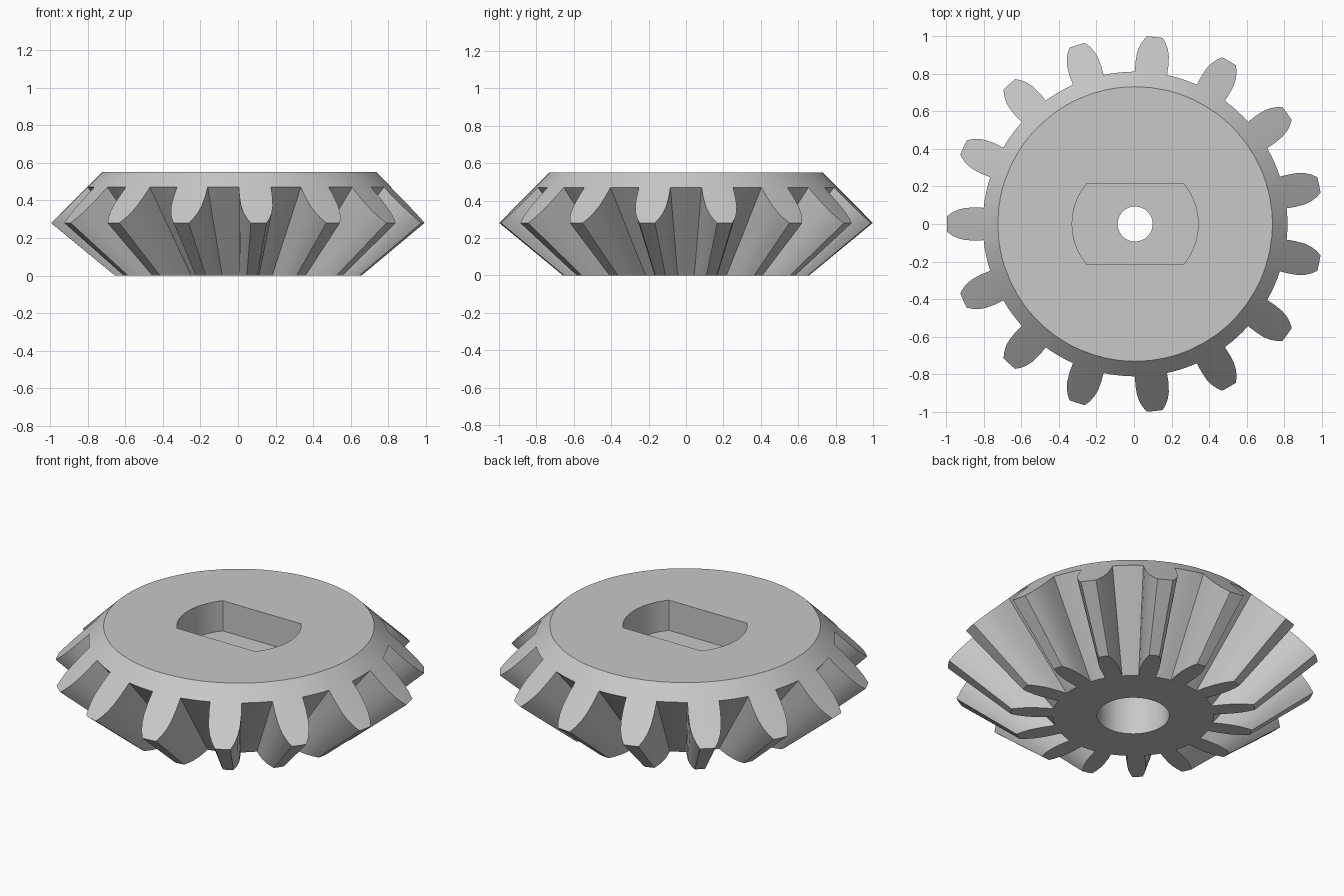
import bpy, bmesh, math

if "Cube" in bpy.data.objects:
    bpy.data.objects.remove(bpy.data.objects["Cube"])

TEETH = 15
PITCH = math.tau / TEETH
APEX = 0.543            # depth of the pitch cone apex below the base
BACK = 1.28             # back cone: r + z = BACK
SHIFT_X = 0.006
# tooth outline on the back cone: (radius, half width), root to tip
TOOTH = [(0.81, 0.086), (0.86, 0.088), (0.91, 0.085),
         (0.945, 0.076), (0.975, 0.061), (1.0, 0.042)]
POCKET_R, POCKET_FLAT = 0.335, 0.215

mat = bpy.data.materials.new("light_grey")
colour = (0.58, 0.58, 0.58, 1)
mat.diffuse_color = colour
mat.use_nodes = True
mat.node_tree.nodes["Principled BSDF"].inputs["Base Color"].default_value = colour

bm = bmesh.new()


def vert(r, a, z):
    return bm.verts.new((r * math.cos(a) + SHIFT_X, r * math.sin(a), z))


def back_point(r, a):
    return vert(r, a, BACK - r)


def base_point(r, a):
    # same tooth point, tapered towards the apex until it meets the base
    return vert(r * APEX / (BACK - r + APEX), a, 0)


def bridge(a, b, closed=True):
    n = len(a)
    for i in range(n if closed else n - 1):
        j = (i + 1) % n
        bm.faces.new((a[i], a[j], b[j], b[i]))


# columns around the gear: three on each tooth, three in each gap
root_r, root_w = TOOTH[0]
half = math.asin(root_w / root_r)
gap = PITCH - 2 * half
angles = []
for k in range(TEETH):
    c = PITCH * (k + 0.5)
    angles += [c - half, c, c + half] + [c + half + gap * t for t in (0.25, 0.5, 0.75)]
COLS = len(angles) // TEETH


def ring(r, z):
    return [vert(r, a, z) for a in angles]


# pocket with two flats; nearest columns snap to its corners
corner = math.asin(POCKET_FLAT / POCKET_R)
pocket = list(angles)
for c in (corner, math.pi - corner, math.pi + corner, math.tau - corner):
    i = min(range(len(angles)), key=lambda n: abs(angles[n] % math.tau - c))
    pocket[i] = c


def pocket_ring(z):
    return [vert(min(POCKET_R, POCKET_FLAT / max(abs(math.sin(a)), 1e-6)), a, z)
            for a in pocket]


# body: from the upper root, over the top, through the bore, to the lower root
upper = [back_point(root_r, a) for a in angles]
lower = [base_point(root_r, a) for a in angles]
loops = [upper, ring(0.73, 0.55), pocket_ring(0.55), pocket_ring(0.37),
         ring(0.093, 0.37), ring(0.093, 0.27), ring(0.195, 0.27),
         ring(0.195, 0), lower]
for a, b in zip(loops, loops[1:]):
    bridge(a, b)

# teeth and the root surface between them
for k in range(TEETH):
    s = k * COLS
    c = PITCH * (k + 0.5)
    rows_up, rows_low = [upper[s:s + 3]], [lower[s:s + 3]]
    for r, w in TOOTH[1:]:
        h = math.asin(w / r)
        rows_up.append([back_point(r, c + d * h) for d in (-1, 0, 1)])
        rows_low.append([base_point(r, c + d * h) for d in (-1, 0, 1)])
    for rows in (rows_up, rows_low):
        for a, b in zip(rows, rows[1:]):
            bridge(a, b, closed=False)
    # two flanks, then the tip
    for side in (0, 2):
        bridge([r[side] for r in rows_up], [r[side] for r in rows_low], closed=False)
    bridge(rows_up[-1], rows_low[-1], closed=False)
    # gap floor up to the next tooth
    idx = [(s + i) % len(angles) for i in range(2, COLS + 1)]
    bridge([upper[i] for i in idx], [lower[i] for i in idx], closed=False)

bmesh.ops.recalc_face_normals(bm, faces=bm.faces)
mesh = bpy.data.meshes.new("bevel_gear")
bm.to_mesh(mesh)
bm.free()
mesh.materials.append(mat)
gear = bpy.data.objects.new("bevel_gear", mesh)
bpy.context.collection.objects.link(gear)

bpy.ops.object.select_all(action='DESELECT')
gear.select_set(True)
bpy.context.view_layer.objects.active = gear
bpy.ops.object.shade_smooth_by_angle(angle=math.radians(30))
